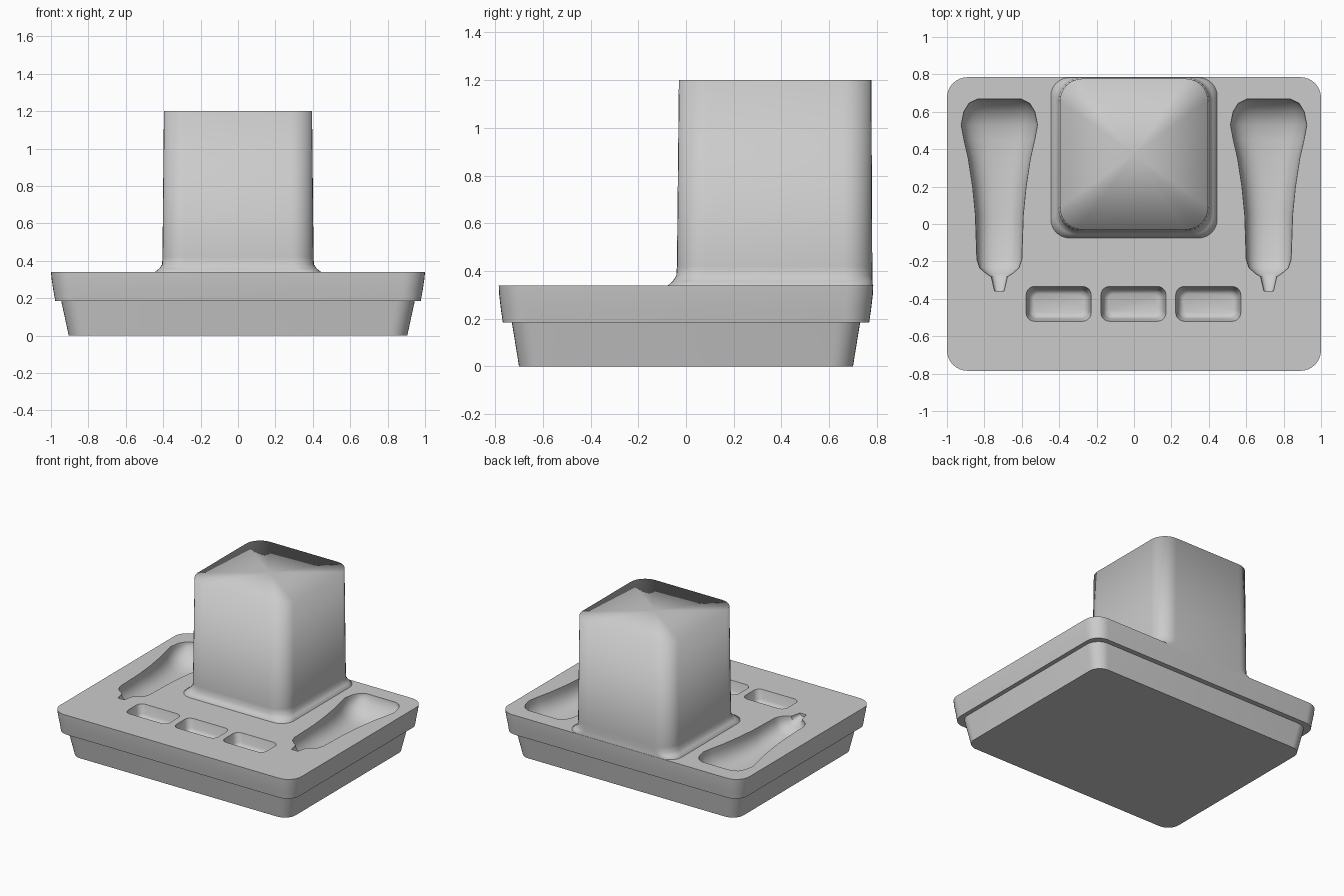
import bpy, bmesh
from math import sin, cos, pi, radians

if "Cube" in bpy.data.objects:
    bpy.data.objects.remove(bpy.data.objects["Cube"])

TOP = 0.34  # height of the tray surface


def rounded_rect(x0, x1, y0, y1, r, z, n=8):
    """Counter-clockwise ring of points for a rounded rectangle."""
    ring = []
    corners = ((x1 - r, y1 - r), (x0 + r, y1 - r), (x0 + r, y0 + r), (x1 - r, y0 + r))
    for k, (cx, cy) in enumerate(corners):
        for i in range(n + 1):
            a = (k + i / n) * pi / 2
            ring.append((cx + r * cos(a), cy + r * sin(a), z))
    return ring


def loft(name, rings, fan_top=False):
    """Skin a list of equal rings and close both ends."""
    bm = bmesh.new()
    loops = [[bm.verts.new(p) for p in ring] for ring in rings]
    n = len(loops[0])
    for a, b in zip(loops, loops[1:]):
        for i in range(n):
            j = (i + 1) % n
            bm.faces.new((a[i], a[j], b[j], b[i]))
    bm.faces.new(loops[0][::-1])
    cap = bm.faces.new(loops[-1])
    if fan_top:
        bmesh.ops.poke(bm, faces=[cap])
    bmesh.ops.recalc_face_normals(bm, faces=bm.faces[:])
    mesh = bpy.data.meshes.new(name)
    bm.to_mesh(mesh)
    bm.free()
    obj = bpy.data.objects.new(name, mesh)
    bpy.context.collection.objects.link(obj)
    return obj


def activate(obj):
    bpy.ops.object.select_all(action='DESELECT')
    obj.select_set(True)
    bpy.context.view_layer.objects.active = obj


def carve(target, cutter):
    cutter.hide_render = True
    activate(target)
    mod = target.modifiers.new("recess", 'BOOLEAN')
    mod.operation = 'DIFFERENCE'
    mod.solver = 'EXACT'
    mod.object = cutter
    bpy.ops.object.modifier_apply(modifier=mod.name)
    bpy.data.objects.remove(cutter, do_unlink=True)


# Tray: tapered foot, ledge and wider slab as one solid (z, half x, half y, radius)
tray_profile = [(0.0, 0.905, 0.70, 0.09), (0.185, 0.945, 0.73, 0.10),
                (0.185, 0.977, 0.768, 0.10), (0.24, 0.987, 0.776, 0.11),
                (0.30, 0.996, 0.783, 0.11), (TOP, 1.0, 0.785, 0.11)]
tray = loft("tray", [rounded_rect(-x, x, -y, y, r, z) for z, x, y, r in tray_profile])

# Three small rectangular wells along the front (z, inset, radius)
well_profile = [(0.40, 0.0, 0.045), (TOP, 0.0, 0.045), (0.275, 0.014, 0.042),
                (0.255, 0.022, 0.038), (0.245, 0.04, 0.03)]
for cx in (-0.403, -0.003, 0.397):
    carve(tray, loft("well_cutter", [
        rounded_rect(cx - 0.174 + i, cx + 0.174 - i, -0.52 + i, -0.334 - i, r, z, 5)
        for z, i, r in well_profile]))

# Two long rounded troughs, wide at the back with a narrow tip (y, half width, depth)
trough_stations = [(0.667, 0.12, 0.02), (0.645, 0.163, 0.06), (0.60, 0.19, 0.115),
                   (0.53, 0.204, 0.145), (0.45, 0.189, 0.15), (0.35, 0.166, 0.15),
                   (0.20, 0.143, 0.142), (0.05, 0.128, 0.13), (-0.19, 0.12, 0.11),
                   (-0.235, 0.105, 0.09), (-0.265, 0.07, 0.06), (-0.282, 0.043, 0.04),
                   (-0.357, 0.026, 0.02)]


def trough_section(cx, y, w, d, n=20):
    """Rounded U section with a straight-sided lid above the tray surface."""
    ring = [(cx - w, y, TOP + 0.05), (cx + w, y, TOP + 0.05)]
    for i in range(n + 1):
        a = pi * i / n
        c = cos(a)
        x = w * (1 if c > 0 else -1) * abs(c) ** 0.8
        ring.append((cx + x, y, TOP - d * max(sin(a), 0) ** 0.8))
    return ring


for side in (-1, 1):
    carve(tray, loft("trough_cutter",
                     [trough_section(side * 0.72, *s) for s in trough_stations]))
activate(tray)
bpy.ops.object.shade_smooth_by_angle(angle=radians(40))

# Tower: flared skirt into a slightly tapered block, back flush with the tray
# (z, half x, front y, back y, radius)
tower_profile = [(0.31, 0.445, -0.075, 0.782, 0.10), (TOP, 0.445, -0.075, 0.783, 0.10),
                 (0.358, 0.422, -0.055, 0.782, 0.11), (0.38, 0.406, -0.041, 0.781, 0.12),
                 (0.42, 0.404, -0.038, 0.781, 0.12), (1.2, 0.396, -0.03, 0.777, 0.12)]
tower = loft("tower", [rounded_rect(-x, x, y0, y1, r, z) for z, x, y0, y1, r in tower_profile],
             fan_top=True)
activate(tower)
bpy.ops.object.shade_smooth()
